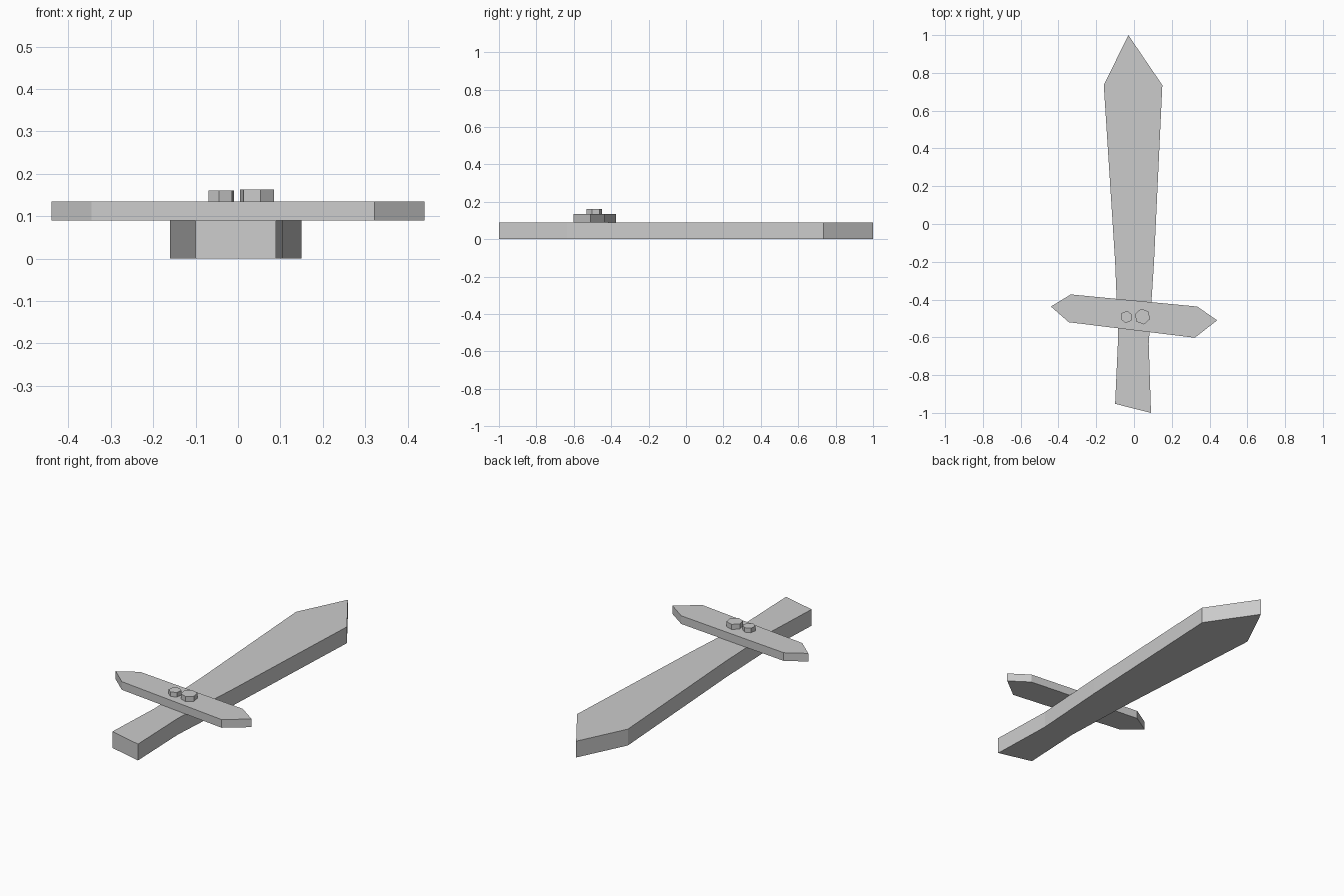
import bpy, bmesh
from math import cos, sin, radians

cube = bpy.data.objects.get("Cube")
if cube:
    bpy.data.objects.remove(cube, do_unlink=True)

grey = bpy.data.materials.new("light_grey")
grey.use_nodes = True
colour = (0.6, 0.6, 0.6, 1)
grey.diffuse_color = colour
grey.node_tree.nodes["Principled BSDF"].inputs["Base Color"].default_value = colour


def slab(name, outline, bottom, top):
    """Extrude a flat outline between two heights."""
    bm = bmesh.new()
    face = bm.faces.new([bm.verts.new((x, y, bottom)) for x, y in outline])
    extruded = bmesh.ops.extrude_face_region(bm, geom=[face], use_keep_orig=True)
    verts = [v for v in extruded["geom"] if isinstance(v, bmesh.types.BMVert)]
    bmesh.ops.translate(bm, verts=verts, vec=(0, 0, top - bottom))
    bmesh.ops.recalc_face_normals(bm, faces=bm.faces)
    mesh = bpy.data.meshes.new(name)
    bm.to_mesh(mesh)
    bm.free()
    mesh.materials.append(grey)
    obj = bpy.data.objects.new(name, mesh)
    bpy.context.collection.objects.link(obj)
    return obj


def hexagon(x, y, radius, turn):
    angles = [radians(turn + 60 * i) for i in range(6)]
    return [(x + radius * cos(a), y + radius * sin(a)) for a in angles]


# Blade and grip in one piece, slightly uneven like hand-cut wood
slab("blade_and_grip", [
    (-0.03, 1.0), (-0.16, 0.735), (-0.1, -0.2), (-0.084, -0.6),
    (-0.1, -0.952), (0.09, -1.0), (0.078, -0.635), (0.106, -0.2),
    (0.15, 0.735)], 0, 0.09)

# Tilted crossguard lying on top
slab("crossguard", [
    (-0.44, -0.437), (-0.345, -0.52), (0.322, -0.602),
    (0.44, -0.51), (0.335, -0.437), (-0.335, -0.373)], 0.09, 0.135)

# Two hexagonal studs
slab("small_stud", hexagon(-0.04, -0.492, 0.0325, 22), 0.135, 0.16)
slab("large_stud", hexagon(0.045, -0.49, 0.042, 41), 0.135, 0.163)
